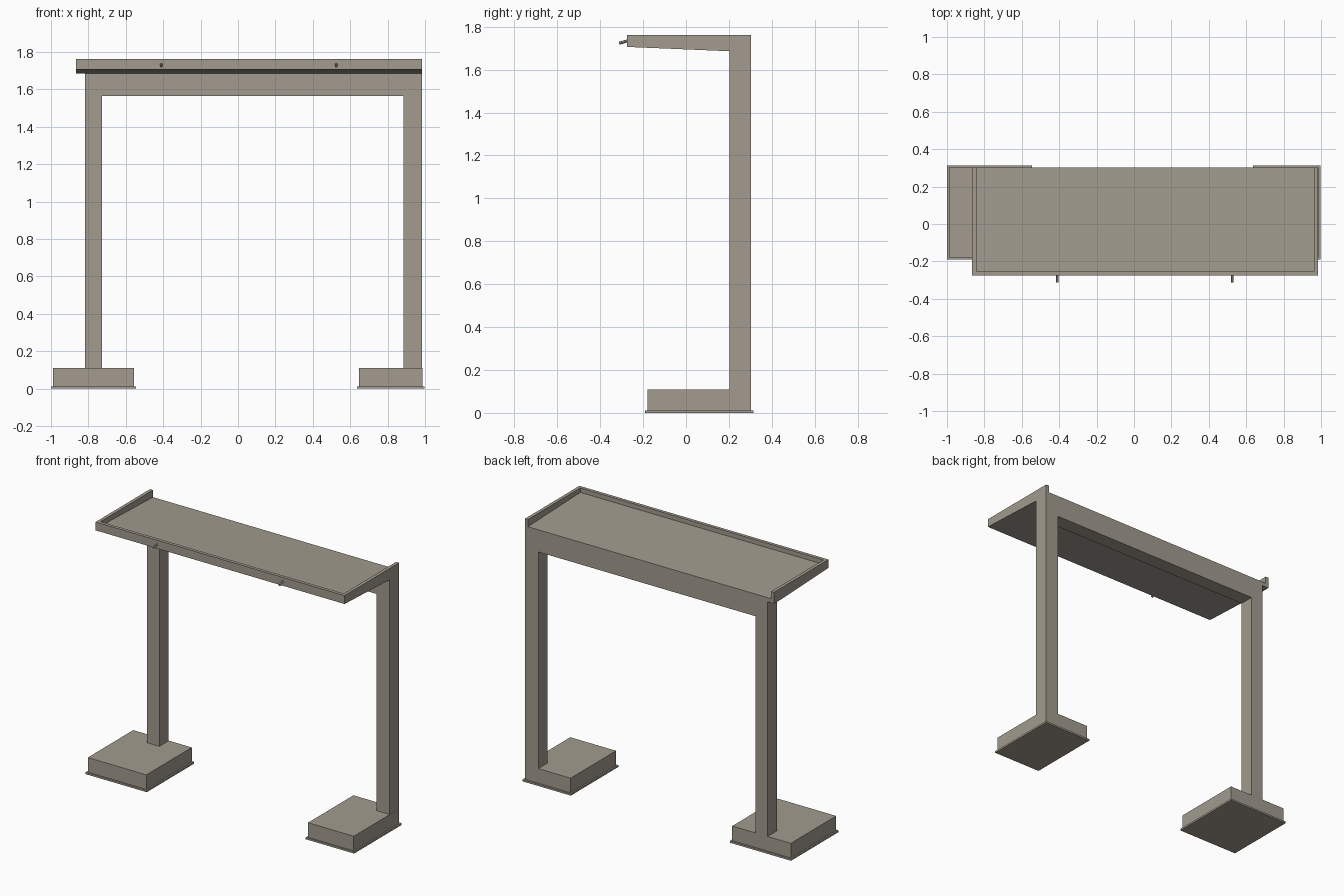
import bpy
import bmesh
from mathutils import Vector

if "Cube" in bpy.data.objects:
    bpy.data.objects.remove(bpy.data.objects["Cube"], do_unlink=True)

# Single stone-grey finish
stone = bpy.data.materials.new("warm grey")
stone.use_nodes = True
COLOUR = (0.36, 0.33, 0.275, 1)
stone.diffuse_color = COLOUR
stone.node_tree.nodes["Principled BSDF"].inputs["Base Color"].default_value = COLOUR


def finish(name, bm):
    bmesh.ops.recalc_face_normals(bm, faces=bm.faces)
    mesh = bpy.data.meshes.new(name)
    bm.to_mesh(mesh)
    bm.free()
    mesh.materials.append(stone)
    obj = bpy.data.objects.new(name, mesh)
    bpy.context.collection.objects.link(obj)
    return obj


def extrude(name, points, axis, start, end):
    """Extrude a closed profile: (y, z) along x, or (x, z) along y."""
    bm = bmesh.new()
    place = (lambda a, b: (start, a, b)) if axis == "x" else (lambda a, b: (a, start, b))
    face = bm.faces.new([bm.verts.new(place(a, b)) for a, b in points])
    grown = bmesh.ops.extrude_face_region(bm, geom=[face])["geom"]
    step = end - start
    move = (step, 0, 0) if axis == "x" else (0, step, 0)
    bmesh.ops.translate(bm, vec=move, verts=[v for v in grown if isinstance(v, bmesh.types.BMVert)])
    return finish(name, bm)


def rect(a0, a1, b0, b1):
    return [(a0, b0), (a1, b0), (a1, b1), (a0, b1)]


BACK, POST_FRONT = 0.302, 0.202
FRONT = -0.276
FOOT_TOP, SOFFIT, RIM_TOP = 0.11, 1.686, 1.762
RIM = 0.022
LEFT_END, RIGHT_END = 0.985, -0.865

# Feet with thin base plates
for side, x0, x1 in (("right", -0.99, -0.555), ("left", 0.646, 0.986)):
    extrude(side + "_foot", rect(x0, x1, 0.012, FOOT_TOP), "y", -0.18, BACK)
    extrude(side + "_base_plate", rect(x0 - 0.01, x1 + 0.01, 0, 0.012), "y", -0.19, 0.314)

# Portal frame: two posts joined by the rear beam
extrude("portal_frame", [
    (-0.818, FOOT_TOP), (-0.726, FOOT_TOP), (-0.726, 1.565), (0.886, 1.565),
    (0.886, FOOT_TOP), (LEFT_END, FOOT_TOP), (LEFT_END, SOFFIT), (-0.818, SOFFIT),
], "y", POST_FRONT, BACK)

# Canopy tray: sloping floor with front lip, open at the back
underside = [(BACK, SOFFIT), (POST_FRONT, SOFFIT), (FRONT, 1.706), (FRONT, RIM_TOP)]
extrude("canopy_tray", underside + [(FRONT + RIM, RIM_TOP), (FRONT + RIM, 1.732), (BACK, 1.714)],
        "x", RIGHT_END + RIM, LEFT_END - RIM)

# Raised canopy ends
for name, x in (("right_canopy_end", RIGHT_END), ("left_canopy_end", LEFT_END - RIM)):
    extrude(name, underside + [(BACK, RIM_TOP)], "x", x, x + RIM)

# Hollow drain spouts tilted down at the front
for name, x in (("right_spout", -0.41), ("left_spout", 0.525)):
    inner, outer = Vector((x, FRONT + 0.006, 1.735)), Vector((x, -0.312, 1.723))
    turn = (inner - outer).to_track_quat("Z", "Y")
    bm = bmesh.new()
    rings = []
    for centre, radius in ((inner, 0.007), (outer, 0.007), (outer, 0.005), (inner, 0.005)):
        ring = bmesh.ops.create_circle(bm, segments=12, radius=radius)["verts"]
        for v in ring:
            v.co = centre + turn @ v.co
        rings.append(ring)
    for k in range(4):
        a, b = rings[k], rings[(k + 1) % 4]
        for i in range(12):
            j = (i + 1) % 12
            bm.faces.new((a[i], a[j], b[j], b[i]))
    spout = finish(name, bm)
    bpy.ops.object.select_all(action="DESELECT")
    spout.select_set(True)
    bpy.context.view_layer.objects.active = spout
    bpy.ops.object.shade_smooth_by_angle()
